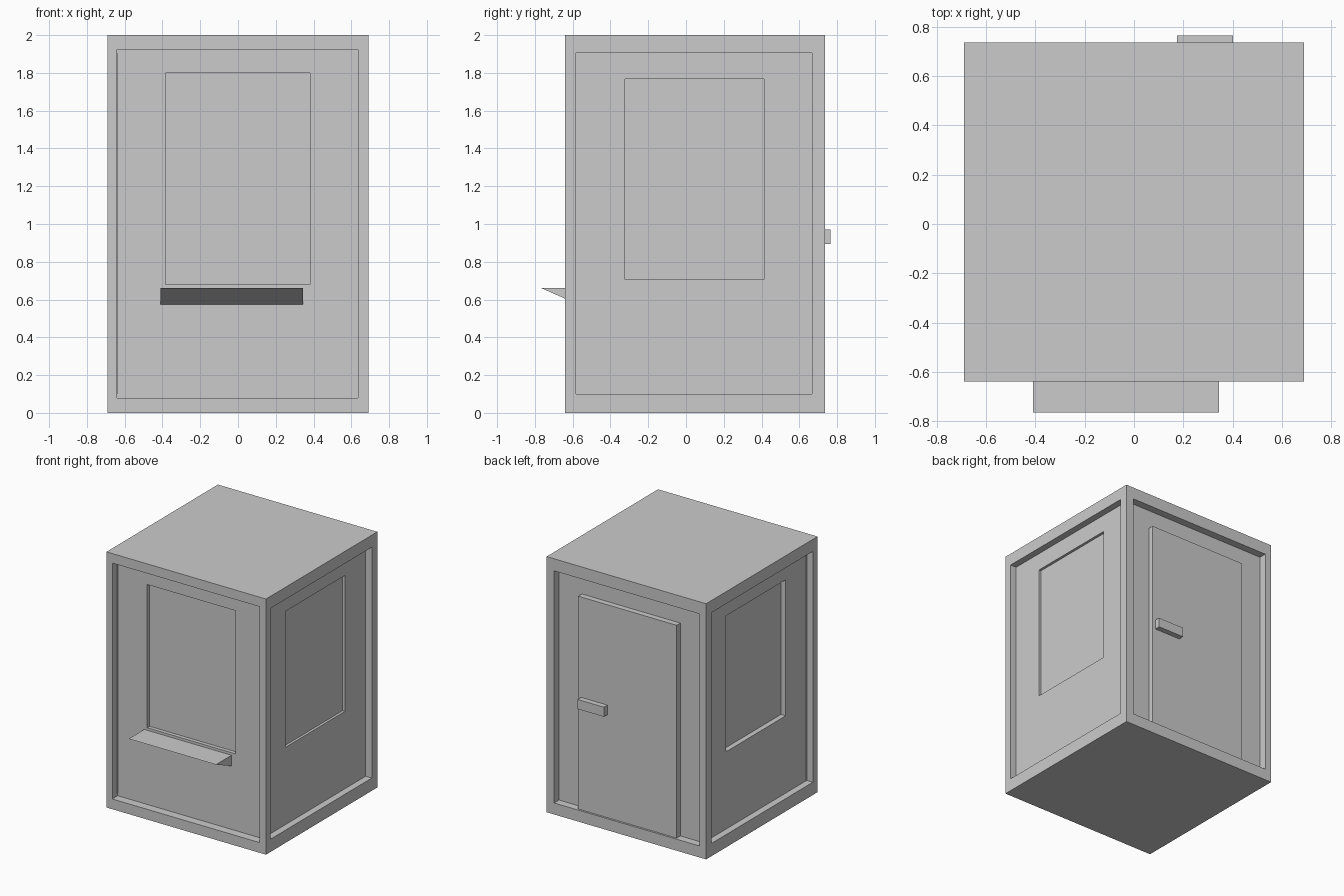
import bpy, bmesh
from mathutils import Vector

if "Cube" in bpy.data.objects:
    bpy.data.objects.remove(bpy.data.objects["Cube"])


def finish(name, bm):
    bmesh.ops.recalc_face_normals(bm, faces=bm.faces)
    me = bpy.data.meshes.new(name)
    bm.to_mesh(me)
    bm.free()
    ob = bpy.data.objects.new(name, me)
    bpy.context.collection.objects.link(ob)
    return ob


def box_bm(lo, hi):
    lo, hi = Vector(lo), Vector(hi)
    bm = bmesh.new()
    bmesh.ops.create_cube(bm, size=1)
    bmesh.ops.scale(bm, vec=hi - lo, verts=bm.verts)
    bmesh.ops.translate(bm, vec=(lo + hi) / 2, verts=bm.verts)
    return bm


def recess(bm, face, axis, u, z, depth):
    """Inset a wall face to the rectangle u by z (u runs along axis) and sink it."""
    normal = face.normal.copy()
    mid = face.calc_center_median()
    bmesh.ops.inset_individual(bm, faces=[face], thickness=0.05)
    for v in face.verts:
        v.co[axis] = u[v.co[axis] > mid[axis]]
        v.co.z = z[v.co.z > mid.z]
    sunk = bmesh.ops.extrude_discrete_faces(bm, faces=[face])["faces"][0]
    bmesh.ops.translate(bm, vec=-normal * depth, verts=sunk.verts)
    sunk.normal_update()
    return sunk


# Booth body with recessed wall panels and window panes
body = box_bm((-0.69, -0.64, 0), (0.69, 0.737, 2))
bm = body
bm.normal_update()


def wall(direction):
    return max(bm.faces, key=lambda f: f.normal.dot(Vector(direction)))


front, back = wall((0, -1, 0)), wall((0, 1, 0))
sides = [(wall((1, 0, 0)), 0.02), (wall((-1, 0, 0)), 0.04)]

panel = recess(bm, front, 0, (-0.64, 0.635), (0.08, 1.925), 0.067)
recess(bm, panel, 0, (-0.385, 0.38), (0.68, 1.80), 0.03)
recess(bm, back, 0, (-0.635, 0.625), (0.09, 1.905), 0.06)
for side, pane_depth in sides:
    panel = recess(bm, side, 1, (-0.582, 0.668), (0.10, 1.905), 0.053)
    recess(bm, panel, 1, (-0.322, 0.413), (0.705, 1.768), pane_depth)
finish("booth_body", bm)

# Back door and its handle
finish("door", box_bm((-0.425, 0.67, 0.09), (0.427, 0.722, 1.755)))
finish("door_handle", box_bm((0.175, 0.722, 0.895), (0.402, 0.765, 0.97)))

# Wedge shelf below the front window
bm = bmesh.new()
profile = [(-0.765, 0.66), (-0.573, 0.66), (-0.573, 0.575)]
tri = bm.faces.new([bm.verts.new((-0.41, y, z)) for y, z in profile])
ext = bmesh.ops.extrude_face_region(bm, geom=[tri])["geom"]
bmesh.ops.translate(bm, vec=(0.755, 0, 0),
                    verts=[g for g in ext if isinstance(g, bmesh.types.BMVert)])
finish("shelf", bm)
